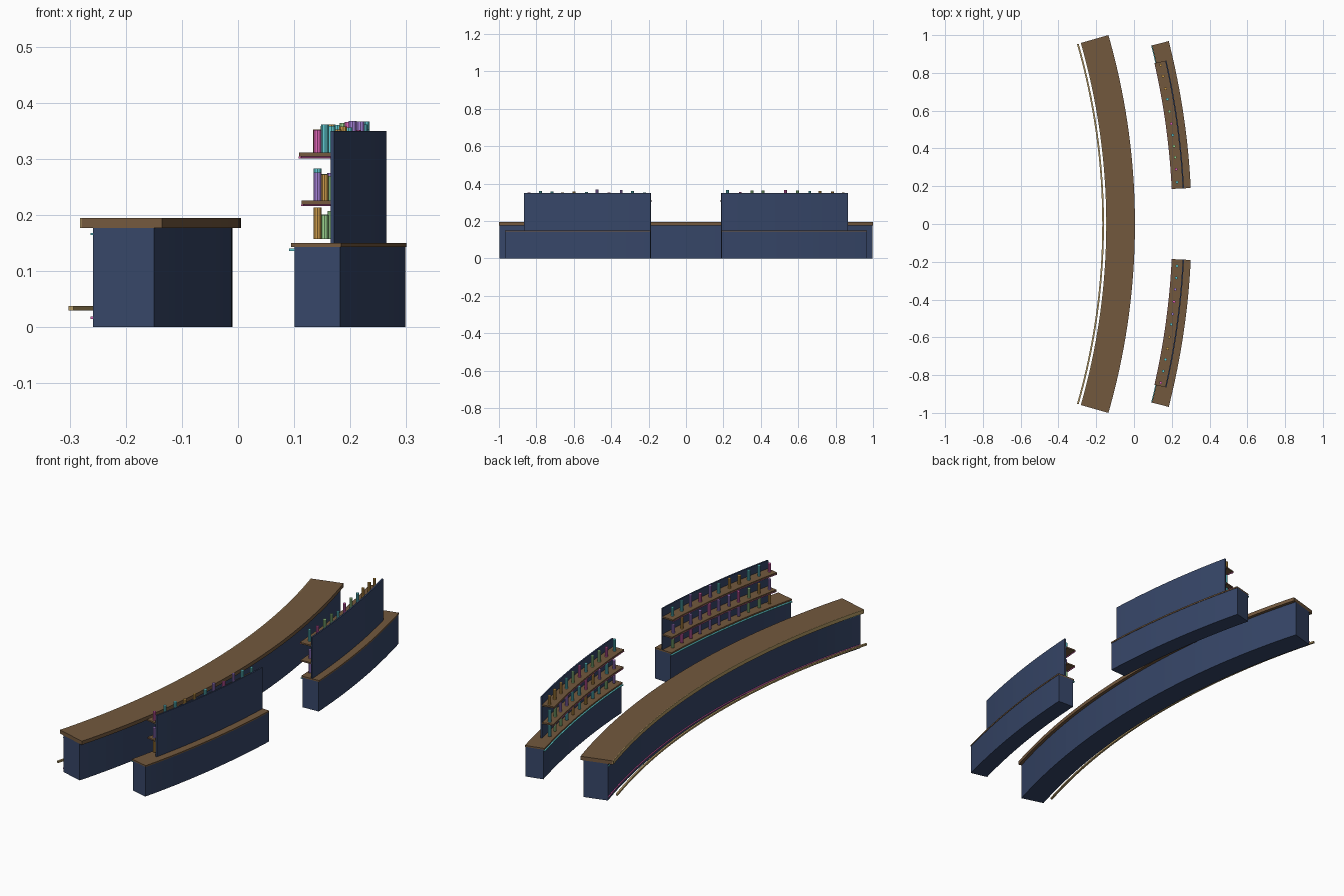
import bpy, bmesh, math, random

if "Cube" in bpy.data.objects:
    bpy.data.objects.remove(bpy.data.objects["Cube"])

random.seed(4)
CX = -3.623  # shared centre of every arc


def mat(name, r, g, b):
    m = bpy.data.materials.new(name)
    m.diffuse_color = (r, g, b, 1)
    m.use_nodes = True
    m.node_tree.nodes["Principled BSDF"].inputs["Base Color"].default_value = m.diffuse_color
    return m


NAVY = mat("navy_paint", 0.037, 0.061, 0.138)
WOOD = mat("brown_wood", 0.171, 0.098, 0.048)
BRASS = mat("brass", 0.45, 0.32, 0.13)
PINK = mat("pink", 0.75, 0.13, 0.48)
TEAL = mat("teal", 0.12, 0.6, 0.65)
GLASS = [PINK, TEAL, mat("purple", 0.38, 0.22, 0.68),
         mat("green", 0.33, 0.66, 0.28), mat("amber", 0.6, 0.33, 0.07)]


def finish(bm, name, material):
    bmesh.ops.recalc_face_normals(bm, faces=bm.faces)
    me = bpy.data.meshes.new(name)
    bm.to_mesh(me)
    bm.free()
    me.materials.append(material)
    ob = bpy.data.objects.new(name, me)
    bpy.context.collection.objects.link(ob)


def arc_block(name, r0, r1, z0, z1, a0, a1, material, segs=24):
    """Rectangular section swept round the shared centre, angles in degrees."""
    bm = bmesh.new()
    rings = []
    for i in range(segs + 1):
        a = math.radians(a0 + (a1 - a0) * i / segs)
        rings.append([bm.verts.new((CX + r * math.cos(a), r * math.sin(a), z))
                      for r, z in ((r0, z0), (r1, z0), (r1, z1), (r0, z1))])
    for p, q in zip(rings, rings[1:]):
        for k in range(4):
            n = (k + 1) % 4
            bm.faces.new((p[k], p[n], q[n], q[k]))
    bm.faces.new(rings[0])
    bm.faces.new(rings[-1])
    finish(bm, name, material)


def bottle(name, r, angle, z, height, material):
    a = math.radians(angle)
    bm = bmesh.new()
    bmesh.ops.create_cone(bm, cap_ends=True, segments=10, radius1=0.0075,
                          radius2=0.0075, depth=height)
    bmesh.ops.translate(bm, verts=bm.verts, vec=(
        CX + r * math.cos(a), r * math.sin(a), z + height / 2))
    finish(bm, name, material)


# Long front bar with brass edge, foot rail and light strips
BAR = 16
for name, r0, r1, z0, z1, m in (
        ("bar_body", 3.5005, 3.613, 0, 0.177, NAVY),
        ("bar_top", 3.479, 3.628, 0.177, 0.195, WOOD),
        ("bar_edge_trim", 3.476, 3.479, 0.177, 0.195, BRASS),
        ("foot_rail", 3.455, 3.464, 0.03, 0.038, BRASS),
        ("upper_light_strip", 3.496, 3.5005, 0.164, 0.168, TEAL),
        ("lower_light_strip", 3.496, 3.5005, 0.015, 0.019, PINK)):
    arc_block(name, r0, r1, z0, z1, -BAR, BAR, m, 40)

# Two mirrored back-bar units
for side, s in (("left", -1), ("right", 1)):
    start, end, panel_end = 2.78 * s, 14.27 * s, 12.85 * s
    arc_block(side + "_cabinet", 3.842, 3.926, 0, 0.143, start, end, NAVY)
    arc_block(side + "_cabinet_top", 3.836, 3.928, 0.143, 0.15, start, end, WOOD)
    arc_block(side + "_cabinet_light", 3.832, 3.842, 0.136, 0.14, start, end, TEAL)
    arc_block(side + "_back_panel", 3.885, 3.892, 0.15, 0.35, start, panel_end, NAVY)
    # Shelves with a light strip under the front edge
    for level, r, z in (("lower", 3.832, 0.219), ("upper", 3.828, 0.304)):
        arc_block(f"{side}_{level}_shelf", r, 3.885, z, z + 0.007,
                  start, panel_end, WOOD)
        arc_block(f"{side}_{level}_shelf_light", r - 0.001, r + 0.003, z - 0.003, z,
                  start, panel_end, PINK)
    # Rows of coloured bottles
    for row, z in enumerate((0.157, 0.226, 0.311)):
        for i in range(11):
            angle = s * (3.35 + 0.925 * i + random.uniform(-0.06, 0.06))
            bottle(f"{side}_bottle_{row}_{i}", 3.857, angle, z,
                   random.uniform(0.04, 0.057), random.choice(GLASS))
